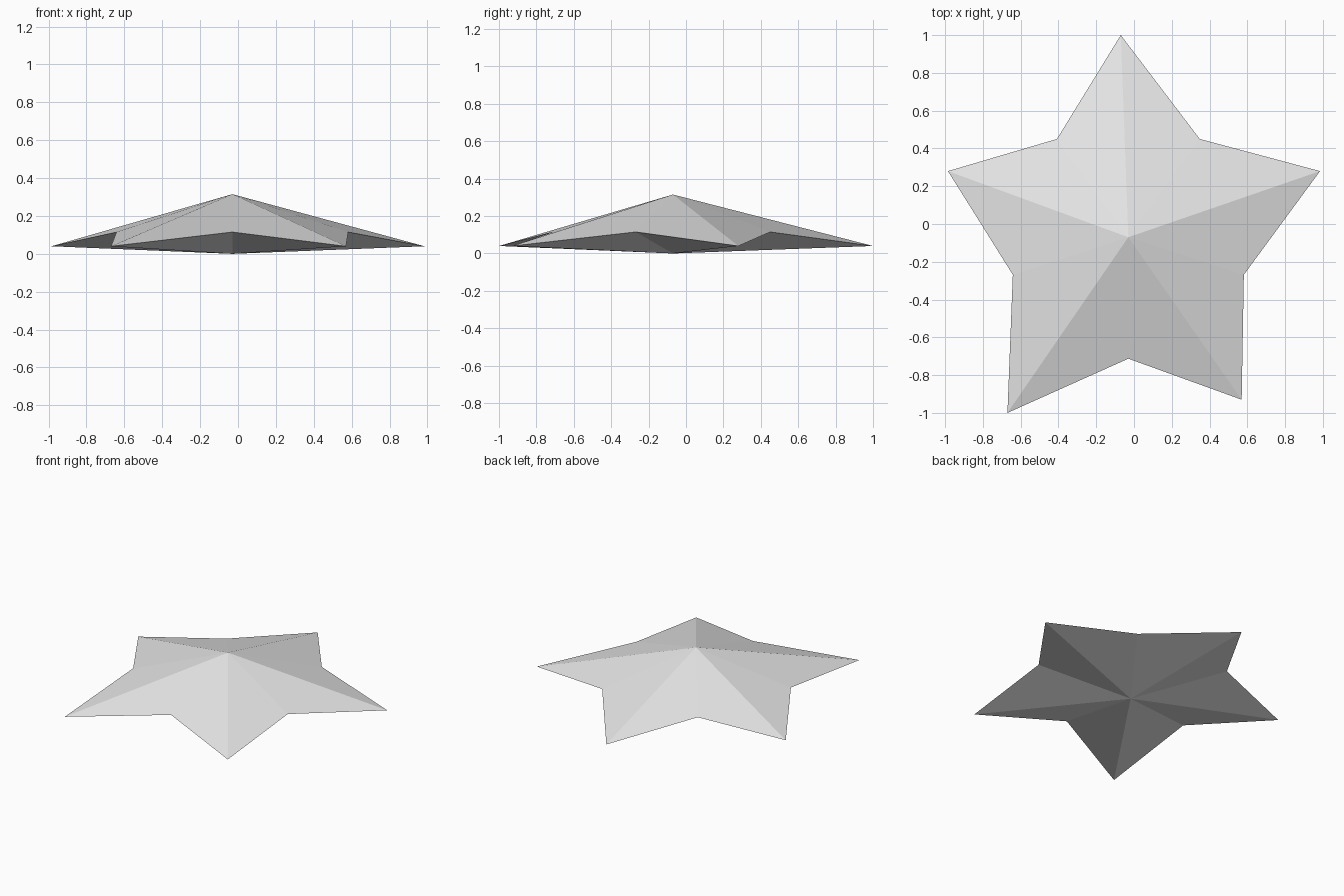
import bpy
import bmesh
from math import cos, sin, radians
from mathutils import Vector

cube = bpy.data.objects.get("Cube")
if cube:
    bpy.data.objects.remove(cube, do_unlink=True)

# One plain grey material
grey = bpy.data.materials.new("light grey")
grey.use_nodes = True
colour = (0.8, 0.8, 0.8, 1.0)
grey.diffuse_color = colour
grey.node_tree.nodes["Principled BSDF"].inputs["Base Color"].default_value = colour

CENTRE = Vector((-0.03, -0.07, 0.0))
PEAK_HEIGHT, TIP_HEIGHT, NOTCH_HEIGHT = 0.315, 0.04, 0.115
NOTCH_RADIUS = 0.643

# Slightly uneven arm tips, clockwise from the back
TIPS = [(-0.07, 1.0), (0.985, 0.28), (0.57, -0.93), (-0.67, -1.0), (-0.985, 0.28)]

bm = bmesh.new()
peak = bm.verts.new(CENTRE + Vector((0, 0, PEAK_HEIGHT)))
base = bm.verts.new(CENTRE)

# Outline alternates arm tips with evenly spaced notches
outline = []
for i, (x, y) in enumerate(TIPS):
    outline.append(bm.verts.new((x, y, TIP_HEIGHT)))
    a = radians(54 - 72 * i)
    notch = CENTRE + Vector((NOTCH_RADIUS * cos(a), NOTCH_RADIUS * sin(a), NOTCH_HEIGHT))
    outline.append(bm.verts.new(notch))

# Fan the facets up to the peak and down to the base point
for i, v in enumerate(outline):
    following = outline[(i + 1) % len(outline)]
    bm.faces.new((peak, following, v))
    bm.faces.new((base, v, following))
bmesh.ops.recalc_face_normals(bm, faces=bm.faces[:])

mesh = bpy.data.meshes.new("faceted_star")
bm.to_mesh(mesh)
bm.free()
mesh.materials.append(grey)
star = bpy.data.objects.new("faceted_star", mesh)
bpy.context.collection.objects.link(star)
